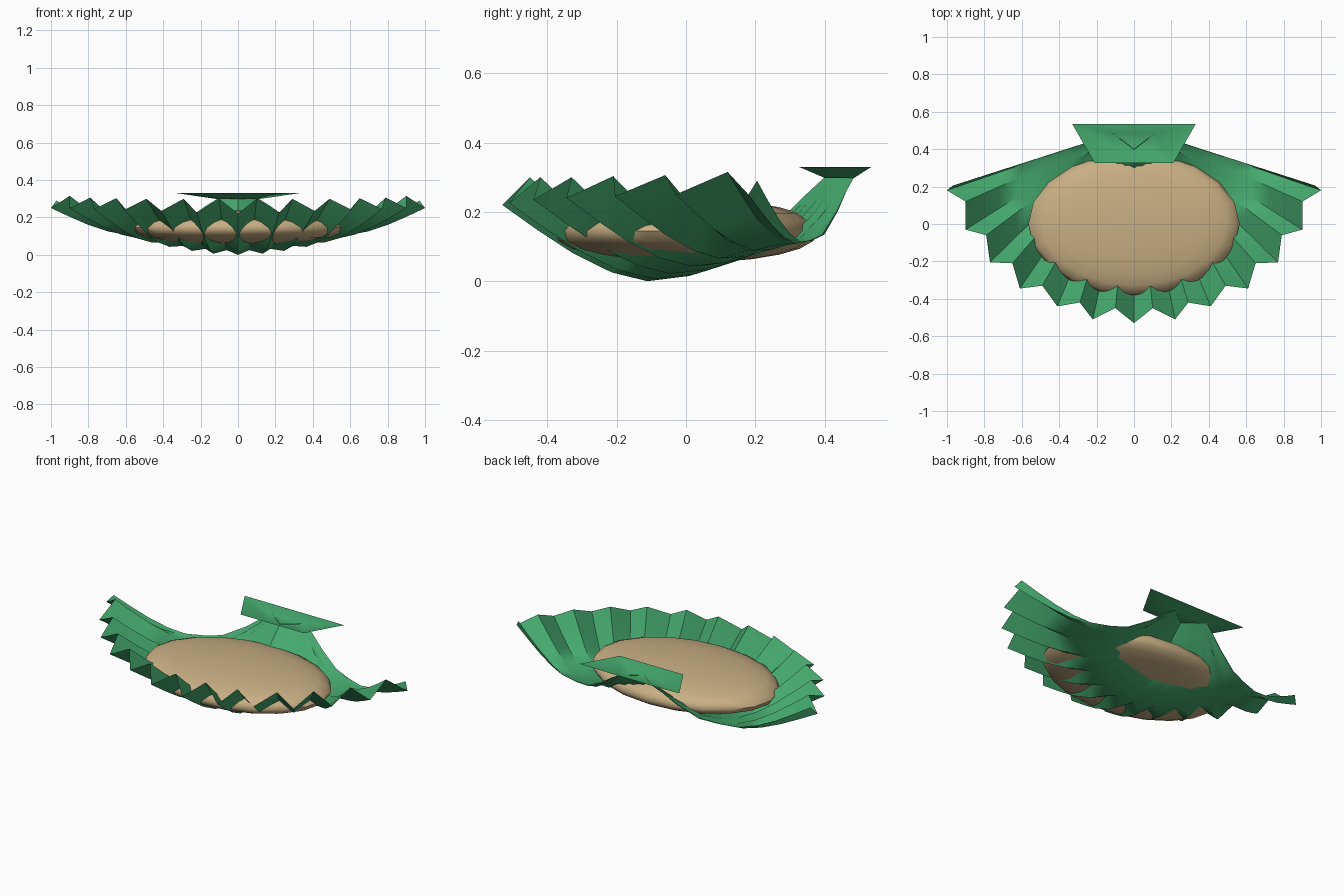
import bpy, bmesh, math
from mathutils import Vector

cube = bpy.data.objects.get("Cube")
if cube:
    bpy.data.objects.remove(cube)


def material(name, rgb):
    m = bpy.data.materials.new(name)
    m.use_nodes = True
    m.diffuse_color = (*rgb, 1)
    m.node_tree.nodes["Principled BSDF"].inputs["Base Color"].default_value = (*rgb, 1)
    return m


green = material("leaf green", (0.06, 0.40, 0.155))
tan = material("warm tan", (0.58, 0.43, 0.23))


def finish(bm, name, mat, angle):
    me = bpy.data.meshes.new(name)
    bmesh.ops.recalc_face_normals(bm, faces=bm.faces)
    bm.to_mesh(me)
    bm.free()
    me.materials.append(mat)
    ob = bpy.data.objects.new(name, me)
    bpy.context.collection.objects.link(ob)
    bpy.ops.object.select_all(action="DESELECT")
    ob.select_set(True)
    bpy.context.view_layer.objects.active = ob
    bpy.ops.object.shade_smooth_by_angle(angle=math.radians(angle))
    return ob


# Rim of one half: low outward rib tips alternate with raised inner folds
half_rim = [(0, -.53, .22), (.1, -.45, .3), (.22, -.51, .225), (.29, -.42, .3),
            (.41, -.44, .235), (.49, -.33, .3), (.61, -.345, .24), (.65, -.21, .303),
            (.77, -.205, .245), (.79, -.06, .306), (.9, -.03, .25), (.9, .12, .315),
            (1, .18, .25), (.97, .205, .29)]
rim = [(-x, y, z) for x, y, z in half_rim[:0:-1]] + half_rim

# Shell depth from hinge to rim along each rib
profile = [(0, .3), (.07, .24), (.16, .155), (.3, .052), (.42, .015), (.55, 0),
           (.66, .025), (.78, .08), (.89, .147), (1, .22)]


def shell_point(r, t, depth):
    x, y, z = r
    hinge_x, hinge_y = .11 * x, .4 + .085 * abs(x)
    raised = (z - .22) * t * t
    return Vector((hinge_x + (x - hinge_x) * t, hinge_y + (y - hinge_y) * t,
                   depth + .1 * x * x * math.sin(math.pi * t) + raised))


bm = bmesh.new()
rows = [[bm.verts.new(shell_point(r, t, d)) for r in rim] for t, d in profile]
for a, b in zip(rows, rows[1:]):
    for i in range(len(rim) - 1):
        bm.faces.new((a[i], a[i + 1], b[i + 1], b[i]))
finish(bm, "ribbed_shell", green, 40)

# Flared open dish at the hinge
bm = bmesh.new()


def trapezoid(back_x, back_y, front_x, front_y, z):
    return [bm.verts.new(p) for p in ((-back_x, back_y, z), (back_x, back_y, z),
                                      (front_x, front_y, z), (-front_x, front_y, z))]


top = trapezoid(.33, .535, .21, .325, .33)
low = trapezoid(.11, .485, .09, .4, .298)
bm.faces.new(low)
for i in range(4):
    j = (i + 1) % 4
    bm.faces.new((low[i], low[j], top[j], top[i]))
finish(bm, "hinge_dish", green, 40)

# Flattened cushion resting in the shell
bm = bmesh.new()
bmesh.ops.create_uvsphere(bm, u_segments=20, v_segments=12, radius=1)
for v in bm.verts:
    z = math.copysign(abs(v.co.z) ** .85, v.co.z)
    v.co = (v.co.x * .565, v.co.y * .38, .145 + z * .092)
finish(bm, "cushion", tan, 60)
